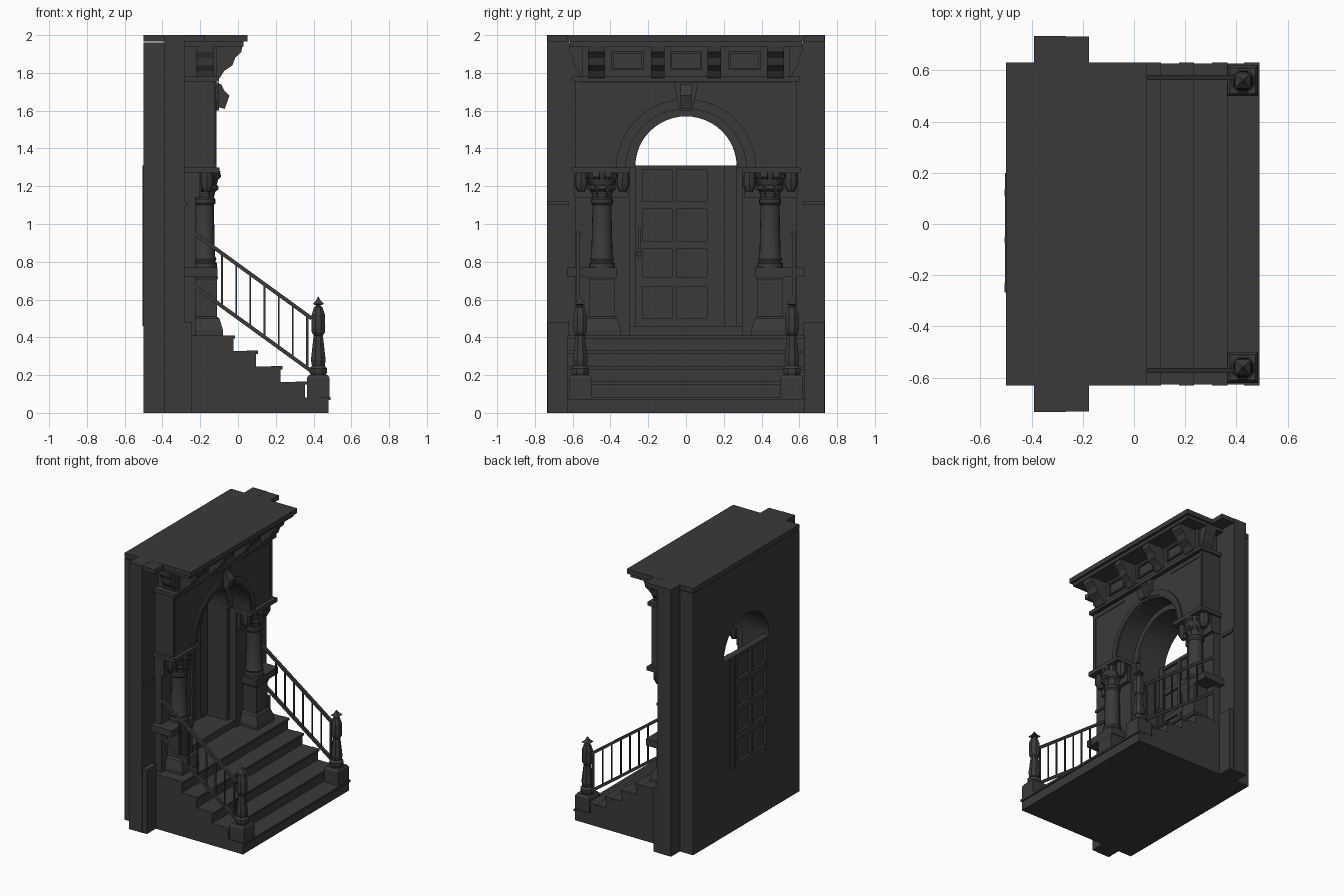
import bpy, bmesh, math
from mathutils import Vector, Matrix

cube = bpy.data.objects.get("Cube")
if cube:
    bpy.data.objects.remove(cube, do_unlink=True)

stone = bpy.data.materials.new("dark_stone")
stone.use_nodes = True
STONE = (0.042, 0.042, 0.042, 1)
stone.diffuse_color = STONE
stone.node_tree.nodes["Principled BSDF"].inputs["Base Color"].default_value = STONE


def finish(name, bm, smooth=False):
    bmesh.ops.recalc_face_normals(bm, faces=bm.faces)
    me = bpy.data.meshes.new(name)
    bm.to_mesh(me)
    bm.free()
    me.materials.append(stone)
    ob = bpy.data.objects.new(name, me)
    bpy.context.collection.objects.link(ob)
    if smooth:
        bpy.ops.object.select_all(action="DESELECT")
        ob.select_set(True)
        bpy.context.view_layer.objects.active = ob
        bpy.ops.object.shade_smooth_by_angle(angle=math.radians(35))
    return ob


def box(name, x, y, z):
    """Box from (min, max) ranges."""
    bm = bmesh.new()
    bmesh.ops.create_cube(bm, size=1)
    for v in bm.verts:
        for i, r in enumerate((x, y, z)):
            v.co[i] = r[0] if v.co[i] < 0 else r[1]
    return finish(name, bm)


def prism(name, pts, direction):
    """Extrude a flat outline along a direction."""
    bm = bmesh.new()
    face = bm.faces.new([bm.verts.new(p) for p in pts])
    new = bmesh.ops.extrude_face_region(bm, geom=[face])["geom"]
    bmesh.ops.translate(bm, vec=direction, verts=[g for g in new if isinstance(g, bmesh.types.BMVert)])
    return finish(name, bm)


def lathe(name, centre, profile, sides, smooth=True, turn=0.0):
    """Revolve (radius, height) pairs around a vertical axis."""
    bm = bmesh.new()
    rings = []
    for r, z in profile:
        rings.append([bm.verts.new((centre[0] + r * math.cos(turn + math.tau * i / sides),
                                    centre[1] + r * math.sin(turn + math.tau * i / sides), z))
                      for i in range(sides)])
    for a, b in zip(rings, rings[1:]):
        for i in range(sides):
            j = (i + 1) % sides
            bm.faces.new((a[i], a[j], b[j], b[i]))
    bm.faces.new(rings[0])
    bm.faces.new(rings[-1])
    return finish(name, bm, smooth)


def square(name, centre, profile):
    """Four-sided stacked form; profile gives half widths."""
    return lathe(name, centre, [(r * math.sqrt(2), z) for r, z in profile], 4, False, math.pi / 4)


def arc(r, zc, n=24):
    return [(r * math.cos(math.pi * i / n), zc + r * math.sin(math.pi * i / n)) for i in range(n + 1)]


def bar(name, a, b, width):
    a, b = Vector(a), Vector(b)
    bm = bmesh.new()
    bmesh.ops.create_cube(bm, size=1)
    d = b - a
    side = Vector((0, 1, 0))
    up = d.normalized().cross(side)
    rot = Matrix((d.normalized(), side, up)).transposed().to_4x4()
    bm.transform(Matrix.Translation((a + b) / 2) @ rot @ Matrix.Diagonal((d.length, width, width, 1)))
    return finish(name, bm)


def arch_wall(name, x0, x1, half, base, top, r, spring):
    curve = arc(r, spring)
    yz = [(half, base), (half, top), (-half, top), (-half, base)]
    yz += [(-r, base)] if base < spring else []
    yz += curve[::-1]
    yz += [(r, base)] if base < spring else []
    return prism(name, [(x0, y, z) for y, z in yz], (x1 - x0, 0, 0))


def arch_ring(name, x0, x1, r0, r1, spring):
    yz = arc(r1, spring) + arc(r0, spring)[::-1]
    return prism(name, [(x0, y, z) for y, z in yz], (x1 - x0, 0, 0))


# Walls, reveal and arch mouldings
arch_wall("back_wall", -0.5, -0.28, 0.63, 0, 1.96, 0.268, 1.305)
arch_wall("arch_wall", -0.28, -0.125, 0.585, 1.29, 1.76, 0.32, 1.29)
arch_ring("outer_archivolt", -0.13, -0.113, 0.335, 0.372, 1.29)
arch_ring("inner_archivolt", -0.13, -0.119, 0.32, 0.335, 1.29)
arch_ring("vault_rib", -0.285, -0.262, 0.27, 0.321, 1.3)
box("threshold", (-0.5, -0.27), (-0.268, 0.268), (0, 0.46))
box("door_sill", (-0.28, -0.24), (-0.3, 0.3), (0.4, 0.46))

# Keystone
prism("keystone", [(-0.13, -0.035, 1.6), (-0.13, 0.035, 1.6), (-0.13, 0.065, 1.75), (-0.13, -0.065, 1.75)],
      (0.03, 0, 0))
prism("keystone_scroll", [(-0.11, -0.03, 1.62), (-0.07, -0.03, 1.61), (-0.045, -0.03, 1.68),
                          (-0.075, -0.03, 1.71), (-0.09, -0.03, 1.74), (-0.11, -0.03, 1.74)], (0, 0.06, 0))

# Steps, each with a thin nosing
for i, front in enumerate((0.48, 0.355, 0.225, 0.095, -0.025)):
    top = 0.082 * (i + 1)
    box("step", (-0.28, front), (-0.627, 0.627), (0.082 * i, top))
    box("step_nosing", (front - 0.05, front + 0.01), (-0.63, 0.63), (top - 0.015, top + 0.001))

# Door with sunk panels on both faces, and a side panel
box("door_core", (-0.485, -0.47), (-0.268, 0.268), (0.46, 1.31))
box("side_panel", (-0.503, -0.45), (0.135, 0.2), (0.46, 1.31))
box("side_jamb", (-0.5, -0.44), (0.2, 0.268), (0.46, 1.31))
for y0, y1 in ((-0.268, -0.23), (-0.075, -0.05), (0.11, 0.135)):
    box("door_stile", (-0.505, -0.455), (y0, y1), (0.46, 1.31))
for z0, z1 in ((0.46, 0.5), (0.67, 0.72), (0.87, 0.91), (1.08, 1.12), (1.285, 1.31)):
    box("door_rail", (-0.504, -0.456), (-0.25, 0.12), (z0, z1))
box("door_handle", (-0.455, -0.42), (-0.255, -0.24), (0.82, 0.98))
box("door_knob", (-0.43, -0.41), (-0.265, -0.23), (0.83, 0.85))

# Roof slab and cornice
box("roof_slab", (-0.5, 0.05), (-0.63, 0.63), (1.965, 2))
box("cornice_step", (-0.28, 0.03), (-0.615, 0.615), (1.94, 1.966))
box("frieze", (-0.28, -0.115), (-0.55, 0.55), (1.75, 1.945))
box("frieze_ledge", (-0.28, -0.1), (-0.6, 0.6), (1.755, 1.782))


def bracket(name, origin, out, width, reach):
    """Curved bracket that grows outward toward the top."""
    out = Vector(out)
    side = Vector((-out.y, out.x, 0))
    shape = ((0, 1.77), (0.15, 1.775), (0.3, 1.81), (0.62, 1.84), (0.72, 1.88), (0.95, 1.91), (1, 1.945), (0, 1.945))
    base = Vector(origin) - side * width / 2
    prism(name, [base + out * reach * t + Vector((0, 0, z)) for t, z in shape], side * width)


for s in (-1, 1):
    for y, w in ((0.15, 0.07), (0.475, 0.09)):
        bracket("cornice_bracket", (-0.116, s * y, 0), (1, 0, 0), w, 0.14)
    bracket("end_bracket", (-0.175, s * 0.549, 0), (0, s, 0), 0.09, 0.07)
for y in (-0.31, 0, 0.31):
    h = 0.085
    for y0, y1 in ((y - h, y - h + 0.012), (y + h - 0.012, y + h)):
        box("frieze_frame_side", (-0.12, -0.1), (y0, y1), (1.815, 1.915))
    for z0 in (1.815, 1.903):
        box("frieze_frame_edge", (-0.12, -0.1), (y - h, y + h), (z0, z0 + 0.012))

for s in (-1, 1):
    def span(a, b):
        return tuple(sorted((s * a, s * b)))

    # Side pilasters
    box("side_pilaster", (-0.39, -0.28), span(0.62, 0.735), (0, 2))
    box("side_pilaster_base", (-0.39, -0.243), span(0.62, 0.733), (0, 0.48))
    box("side_pilaster_cap", (-0.388, -0.175), span(0.62, 0.733), (1.965, 1.999))
    box("side_pilaster_band", (-0.39, -0.268), span(0.62, 0.734), (1.1, 1.12))

    # Pier, pedestal and column
    c = (-0.178, s * 0.445)
    box("rear_pier", (-0.29, -0.225), span(0.3, 0.585), (0.41, 1.29))
    square("pedestal", c, [(0.098, 0.41), (0.098, 0.44), (0.08, 0.5), (0.066, 0.51), (0.066, 0.7), (0.074, 0.72)])
    box("pedestal_ledge", (-0.28, -0.108), span(0.365, 0.63), (0.72, 0.77))
    lathe("column", c, [(0.068, 0.77), (0.068, 0.79), (0.058, 0.8), (0.064, 0.815), (0.056, 0.83),
                        (0.05, 1.1), (0.058, 1.11), (0.058, 1.13), (0.05, 1.14)], 20)
    lathe("capital_bell", c, [(0.05, 1.13), (0.056, 1.18), (0.075, 1.24), (0.085, 1.28)], 16)
    box("capital_slab", (-0.28, -0.098), span(0.3, 0.605), (1.27, 1.3))
    box("pier_capital", (-0.28, -0.2), span(0.31, 0.59), (1.14, 1.27))
    # Two tiers of leaves around the bell
    for tier, (z, n) in enumerate(((1.135, 8), (1.2, 8))):
        for i in range(n):
            a = math.tau * (i + tier / 2) / n
            d = Vector((math.cos(a), math.sin(a), 0))
            t = Vector((-d.y, d.x, 0))
            o = Vector((c[0], c[1], z))
            k = 0.048 + 0.012 * tier
            leaf = [o + d * (k + r) + Vector((0, 0, h)) - t * 0.018
                    for r, h in ((0, 0), (0.01, 0.035), (0.028, 0.05), (0.024, 0.07), (0, 0.072))]
            prism("capital_leaf", leaf, t * 0.036)
    for dy in (-0.11, 0.11):
        lathe("capital_volute", (-0.165, c[1] + dy), [(0.018, 1.17), (0.04, 1.21), (0.036, 1.27)], 8)

    # Raised strips on the spandrel
    box("spandrel_strip", (-0.13, -0.12), span(0.555, 0.575), (1.32, 1.72))
    box("spandrel_edge", (-0.13, -0.12), span(0.25, 0.575), (1.715, 1.73))

    # Newel post
    n = (0.425, s * 0.56)
    square("newel_base", n, [(0.06, 0.08), (0.06, 0.185), (0.05, 0.2)])
    lathe("newel_post", n, [(0.044, 0.2), (0.05, 0.215), (0.05, 0.235), (0.037, 0.25), (0.042, 0.28), (0.029, 0.39),
                            (0.026, 0.41), (0.037, 0.425), (0.04, 0.45), (0.038, 0.52), (0.024, 0.56),
                            (0.014, 0.565), (0.014, 0.575)], 8, False, math.pi / 8)
    square("newel_finial", n, [(0.014, 0.57), (0.03, 0.577), (0.012, 0.595), (0.002, 0.615)])

    # Handrail and balusters
    y = s * 0.572
    slope = -0.73
    bar("top_rail", (-0.285, y, 0.99), (0.39, y, 0.5), 0.02)
    bar("bottom_rail", (-0.285, y, 0.71), (0.39, y, 0.22), 0.02)
    for i in range(7):
        x = -0.085 + 0.075 * i
        z = 0.71 + (x + 0.285) * slope
        bar("baluster", (x, y, z), (x, y, z + 0.28), 0.009)
    bar("rail_end_post", (0.368, y, 0.23), (0.368, y, 0.51), 0.012)
